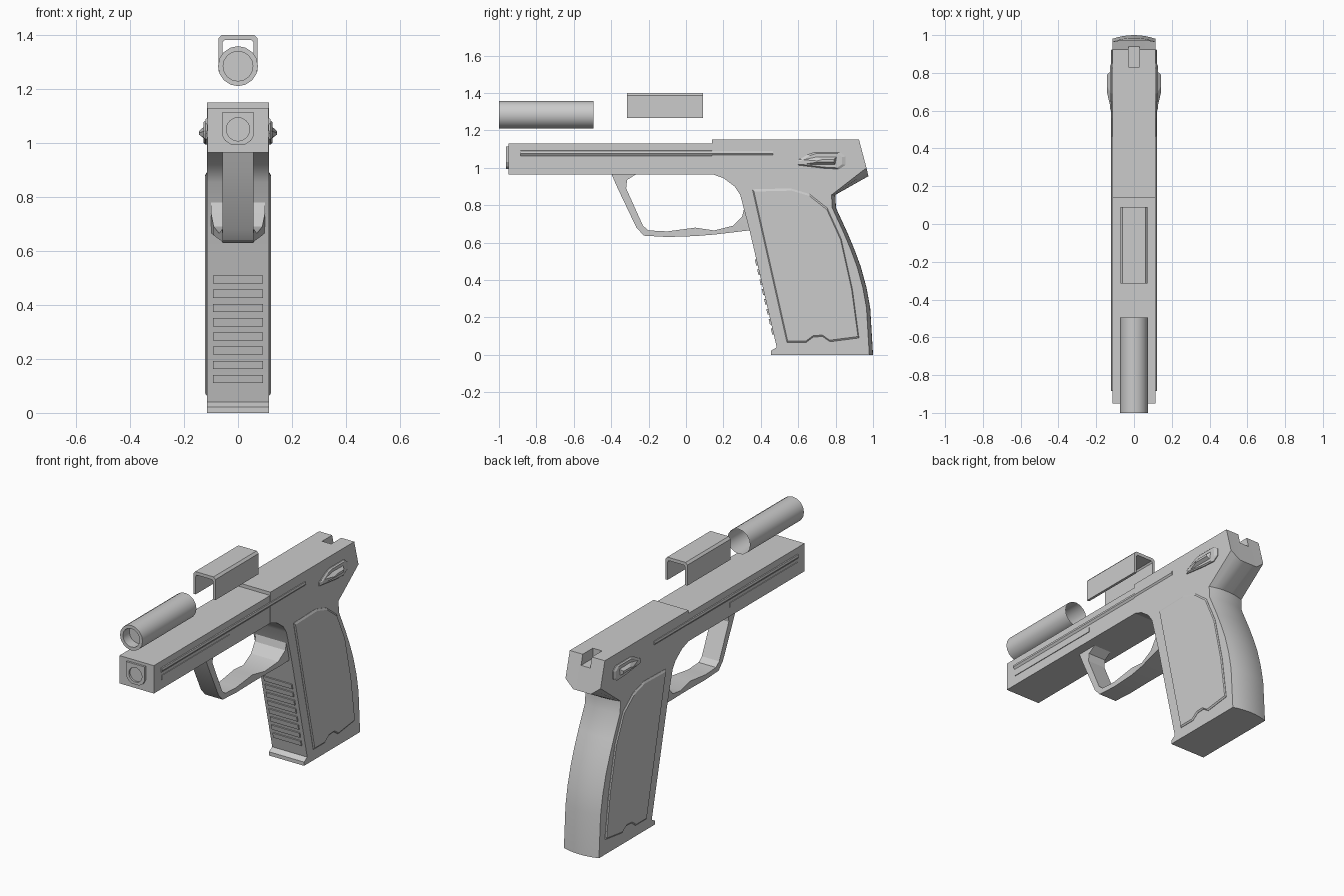
import bpy, bmesh, math
from mathutils import Vector

if "Cube" in bpy.data.objects:
    bpy.data.objects.remove(bpy.data.objects["Cube"])


def loft(name, rings, cap_start=True, cap_end=True, mirror=False, smooth=None):
    """Skin matching closed rings of 3D points, optionally capped and mirrored in x."""
    bm = bmesh.new()
    vs = [[bm.verts.new(p) for p in r] for r in rings]
    n = len(rings[0])
    for a, b in zip(vs, vs[1:]):
        for i in range(n):
            j = (i + 1) % n
            bm.faces.new((a[i], a[j], b[j], b[i]))
    if cap_start:
        bm.faces.new(vs[0][::-1])
    if cap_end:
        bm.faces.new(vs[-1])
    bmesh.ops.recalc_face_normals(bm, faces=bm.faces)
    me = bpy.data.meshes.new(name)
    bm.to_mesh(me)
    bm.free()
    ob = bpy.data.objects.new(name, me)
    bpy.context.collection.objects.link(ob)
    bpy.context.view_layer.objects.active = ob
    bpy.ops.object.select_all(action='DESELECT')
    ob.select_set(True)
    if mirror:
        ob.modifiers.new("Mirror", 'MIRROR')
    if smooth:
        bpy.ops.object.shade_smooth_by_angle(angle=math.radians(smooth))
    return ob


def side_ring(profile, x, scale=1.0):
    """Place a (y, z) profile at x, scaled about its middle."""
    cy = sum(p[0] for p in profile) / len(profile)
    cz = sum(p[1] for p in profile) / len(profile)
    return [(x, cy + (y - cy) * scale, cz + (z - cz) * scale) for y, z in profile]


def along_y(profile, *ys):
    """Repeat an (x, z) profile at several y positions."""
    return [[(x, y, z) for x, z in profile] for y in ys]


def rect(x0, x1, z0, z1):
    return [(x0, z0), (x1, z0), (x1, z1), (x0, z1)]


def circle(r, z, n):
    return [(r * math.sin(2 * math.pi * i / n), z + r * math.cos(2 * math.pi * i / n))
            for i in range(n)]


def cut(ob, cutter):
    m = ob.modifiers.new("Cut", 'BOOLEAN')
    m.operation, m.object, m.solver = 'DIFFERENCE', cutter, 'EXACT'
    bpy.context.view_layer.objects.active = ob
    bpy.ops.object.modifier_apply(modifier=m.name)
    bpy.data.objects.remove(cutter)


# Receiver and grip: front edge is straight across, back edge bulges at the middle
front = [(.14, 1.15), (.14, .966), (.20, .945), (.26, .90), (.29, .855), (.34, .665),
         (.485, .04), (.455, .022), (.455, 0)]
back = [(.98, 0), (.965, .25), (.945, .36), (.915, .47), (.88, .565), (.842, .655),
        (.782, .785), (.778, .855)]
rings = []
for i in range(-4, 5):
    t = i / 4
    bulge = 1 - t * t
    ring = front + [(y + .02 * bulge, z) for y, z in back]
    drop = min(1, 2 * (1 - abs(t)))
    ring += [(.965 + .01 * drop, 1.0 - .045 * drop), (.925, 1.15)]
    rings.append([(.115 * t, y, z) for y, z in ring])
receiver = loft("receiver_and_grip", rings)
cut(receiver, loft("sight_notch_cutter", along_y(rect(-.03, .03, 1.09, 1.2), .83, 1.05)))
bpy.ops.object.select_all(action='DESELECT')
receiver.select_set(True)
bpy.ops.object.shade_smooth_by_angle(angle=math.radians(25))

# Slide
loft("slide", along_y(rect(-.113, .113, .965, 1.13), -.95, .2))

# Muzzle plate with a round recess
plate_pts = [(-.06, 1.113), (.06, 1.113), (.06, 1.03), (.048, 1.008), (.025, .993),
             (-.025, .993), (-.048, 1.008), (-.06, 1.03)]
plate = loft("muzzle_plate", along_y(plate_pts, -.962, -.94))
cut(plate, loft("bore_cutter", along_y(circle(.043, 1.05, 24), -1.0, -.9505)))

# Slide rails
loft("upper_rail", along_y([(.11, 1.092), (.119, 1.09), (.122, 1.077), (.11, 1.06)],
                           -.885, .465), mirror=True)
loft("lower_rail", along_y(rect(.11, .117, 1.02, 1.046), -.88, -.245), mirror=True)

# Trigger guard: outer (y, z), inner (y, z), half width
sections = [
    (-.40, .97, -.26, .97, .057), (-.385, .935, -.315, .935, .057),
    (-.365, .89, -.32, .89, .057), (-.265, .68, -.23, .69, .057),
    (-.225, .637, -.20, .665, .057), (-.10, .63, -.10, .66, .057),
    (.05, .635, .05, .68, .06), (.15, .643, .15, .665, .07),
    (.27, .657, .25, .69, .09), (.36, .668, .30, .74, .1),
    (.38, .74, .31, .78, .1), (.40, .80, .29, .86, .1)]
loft("trigger_guard", [[(-w, oy, oz), (w, oy, oz), (w, iy, iz), (-w, iy, iz)]
                       for oy, oz, iy, iz, w in sections], smooth=25)

# Grip side panels
panel = [(.355, .885), (.56, .89), (.66, .86), (.755, .785), (.83, .62), (.89, .35),
         (.925, .09), (.77, .07), (.73, .098), (.68, .095), (.64, .065), (.54, .065)]
loft("grip_panel", [side_ring(panel, .11), side_ring(panel, .117),
                    side_ring(panel, .123, .975)], mirror=True)

# Finger ribs on the front strap
slope = (.485 - .34) / (.665 - .04)
for k in range(8):
    z = .125 + k * .0527
    pts = []
    for dz in (-.015, .015):
        y = .485 - (z + dz - .04) * slope
        pts.append((y, z + dz))
    (y0, z0), (y1, z1) = pts
    prof = [(y0 + .02, z0), (y0 - .008, z0), (y1 - .008, z1), (y1 + .02, z1)]
    loft("grip_rib_%d" % (k + 1), [side_ring(prof, -.092), side_ring(prof, .092)])

# Safety levers: low plate with a wedge ridge
lever = [(.592, 1.035), (.65, 1.07), (.69, 1.083), (.825, 1.083), (.853, 1.06),
         (.853, 1.015), (.82, .993), (.74, .997), (.592, 1.015)]
loft("safety_plate", [side_ring(lever, .11), side_ring(lever, .12),
                      side_ring(lever, .127, .85)], mirror=True)
base = [(.605, 1.015), (.60, 1.045), (.69, 1.065), (.81, 1.062), (.80, 1.012)]
peak = [(.70, 1.03), (.70, 1.037), (.73, 1.044), (.79, 1.044), (.79, 1.03)]
loft("safety_ridge", [side_ring(base, .12), side_ring(peak, .144)], mirror=True)

# Loose barrel: hollow shell with a thick front rim and blind bore
outer, inner = circle(.074, 1.284, 16), circle(.055, 1.284, 16)
loft("barrel", along_y(outer, -.495, -1.0) + along_y(inner, -1.0, -.94),
     cap_start=False, smooth=40)

# Loose port cover: upside-down channel
cover = [(-.072, 1.265), (-.072, 1.387), (-.06, 1.4), (.06, 1.4), (.072, 1.387),
         (.072, 1.265), (.057, 1.265), (.057, 1.372), (.05, 1.381), (-.05, 1.381),
         (-.057, 1.372), (-.057, 1.265)]
loft("port_cover", along_y(cover, -.315, .09))
